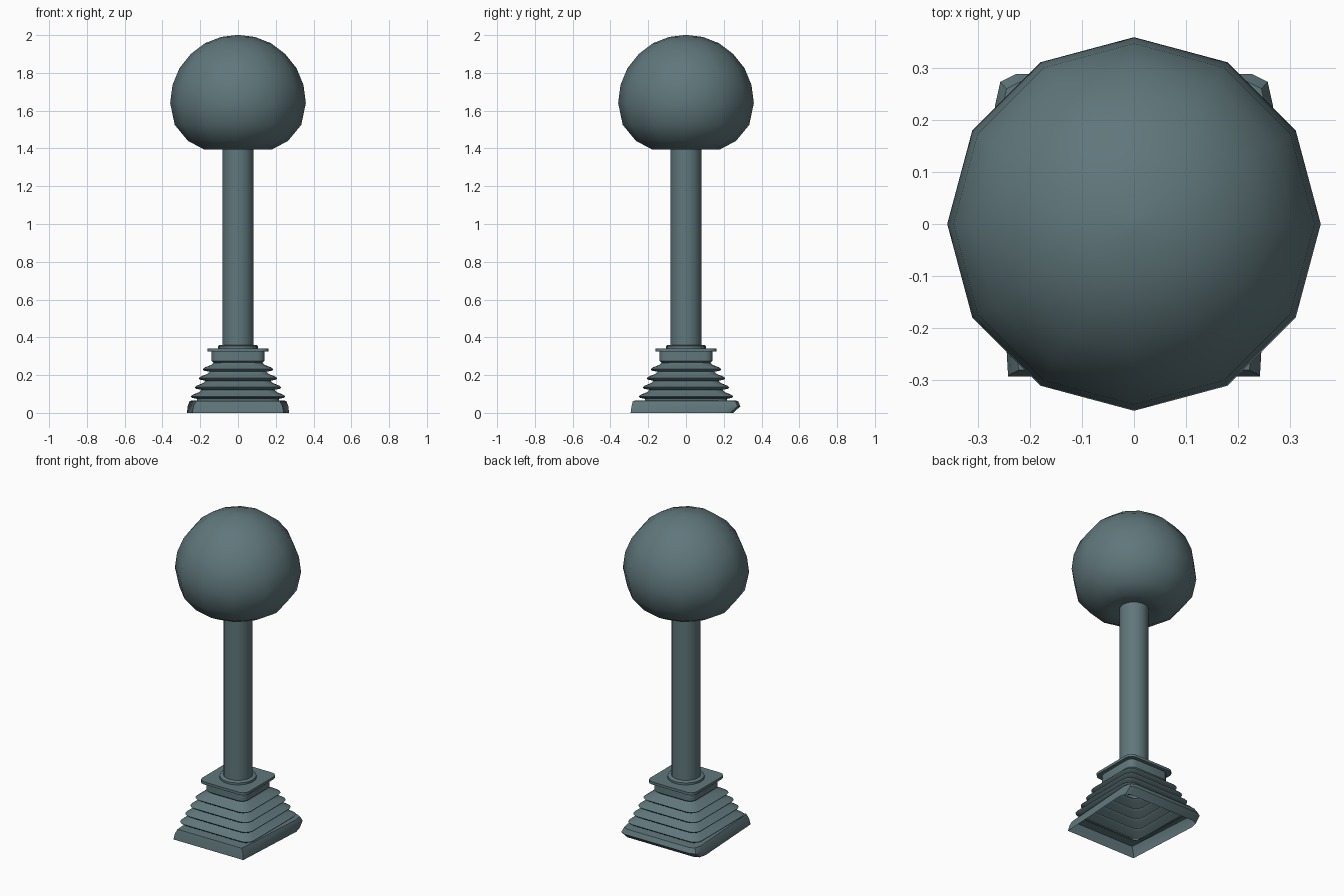
import bpy
import bmesh
import math

cube = bpy.data.objects.get("Cube")
if cube:
    bpy.data.objects.remove(cube, do_unlink=True)

# One slate colour for the whole lever
slate = bpy.data.materials.new("slate_grey")
slate.use_nodes = True
colour = (0.117, 0.185, 0.2, 1)
slate.diffuse_color = colour
slate.node_tree.nodes["Principled BSDF"].inputs["Base Color"].default_value = colour


def loft(name, rings, cap_start, cap_end, angle):
    """Skin a stack of equal-length point loops."""
    bm = bmesh.new()
    loops = [[bm.verts.new(p) for p in ring] for ring in rings]
    n = len(loops[0])
    for a, b in zip(loops, loops[1:]):
        for i in range(n):
            j = (i + 1) % n
            bm.faces.new((a[i], a[j], b[j], b[i]))
    if cap_start:
        bm.faces.new(loops[0][::-1])
    if cap_end:
        bm.faces.new(loops[-1])
    mesh = bpy.data.meshes.new(name)
    bm.to_mesh(mesh)
    bm.free()
    mesh.materials.append(slate)
    obj = bpy.data.objects.new(name, mesh)
    bpy.context.collection.objects.link(obj)
    bpy.ops.object.select_all(action="DESELECT")
    obj.select_set(True)
    bpy.context.view_layer.objects.active = obj
    bpy.ops.object.shade_smooth_by_angle(angle=math.radians(angle))
    return obj


def circle(r, z, sides):
    return [(r * math.cos(math.tau * i / sides), r * math.sin(math.tau * i / sides), z)
            for i in range(sides)]


def rounded_square(half, radius, z, steps=3):
    pts = []
    for q, (sx, sy) in enumerate([(1, 1), (-1, 1), (-1, -1), (1, -1)]):
        for k in range(steps + 1):
            a = (q + k / steps) * math.pi / 2
            pts.append((sx * (half - radius) + radius * math.cos(a),
                        sy * (half - radius) + radius * math.sin(a), z))
    return pts


# Ball knob with a flattened, slightly dished underside
knob = [(0.07, 1.415), (0.12, 1.4), (0.18, 1.395), (0.265, 1.44), (0.335, 1.525),
        (0.359, 1.64), (0.347, 1.735), (0.31, 1.825), (0.25, 1.9),
        (0.175, 1.957), (0.09, 1.99), (0.01, 2.0)]
loft("knob", [circle(r, z, 12) for r, z in knob], True, True, 70)

# Shaft and its seating ring
loft("shaft", [circle(0.083, z, 20) for z in (0.24, 1.45)], True, True, 40)
loft("shaft_ring", [circle(r, z, 20) for r, z in
                    [(0.105, 0.335), (0.105, 0.355), (0.098, 0.36)]], True, True, 40)

# Square collar with a thin plate on top
collar = [(0.125, 0.262), (0.14, 0.275), (0.14, 0.328)]
loft("collar", [rounded_square(h, 0.04, z) for h, z in collar], False, True, 40)
loft("collar_plate", [rounded_square(0.162, 0.04, z) for z in (0.326, 0.342)],
     True, True, 40)

# Pleated boot, open underneath: each fold has a valley, a lip and a sloped top
boot = [(0.22, 0.062)]
for i in range(4):
    lip, z = 0.25 - 0.021 * i, 0.088 + 0.048 * i
    boot += [(lip - 0.035, z - 0.014), (lip - 0.006, z - 0.008), (lip, z),
             (lip - 0.012, z + 0.009), (lip - 0.045, z + 0.022)]
boot += [(0.13, 0.266)]
loft("boot", [rounded_square(h, 0.05, z) for h, z in boot], False, False, 40)


# Hollow base skirt: sharp front corners, chamfered back corners, undercut back
def skirt(front_x, side_x, front_y, back_y, z):
    half = [(front_x, -front_y), (side_x, back_y - 0.06),
            (side_x - 0.01, back_y - 0.015), (side_x - 0.04, back_y)]
    return [(x, y, z) for x, y in half] + [(-x, y, z) for x, y in half[::-1]]


loft("base_skirt", [skirt(0.242, 0.27, 0.293, 0.25, 0),
                    skirt(0.236, 0.267, 0.288, 0.288, 0.035),
                    skirt(0.222, 0.255, 0.281, 0.275, 0.064),
                    skirt(0.2, 0.215, 0.215, 0.215, 0.066)], False, False, 25)
